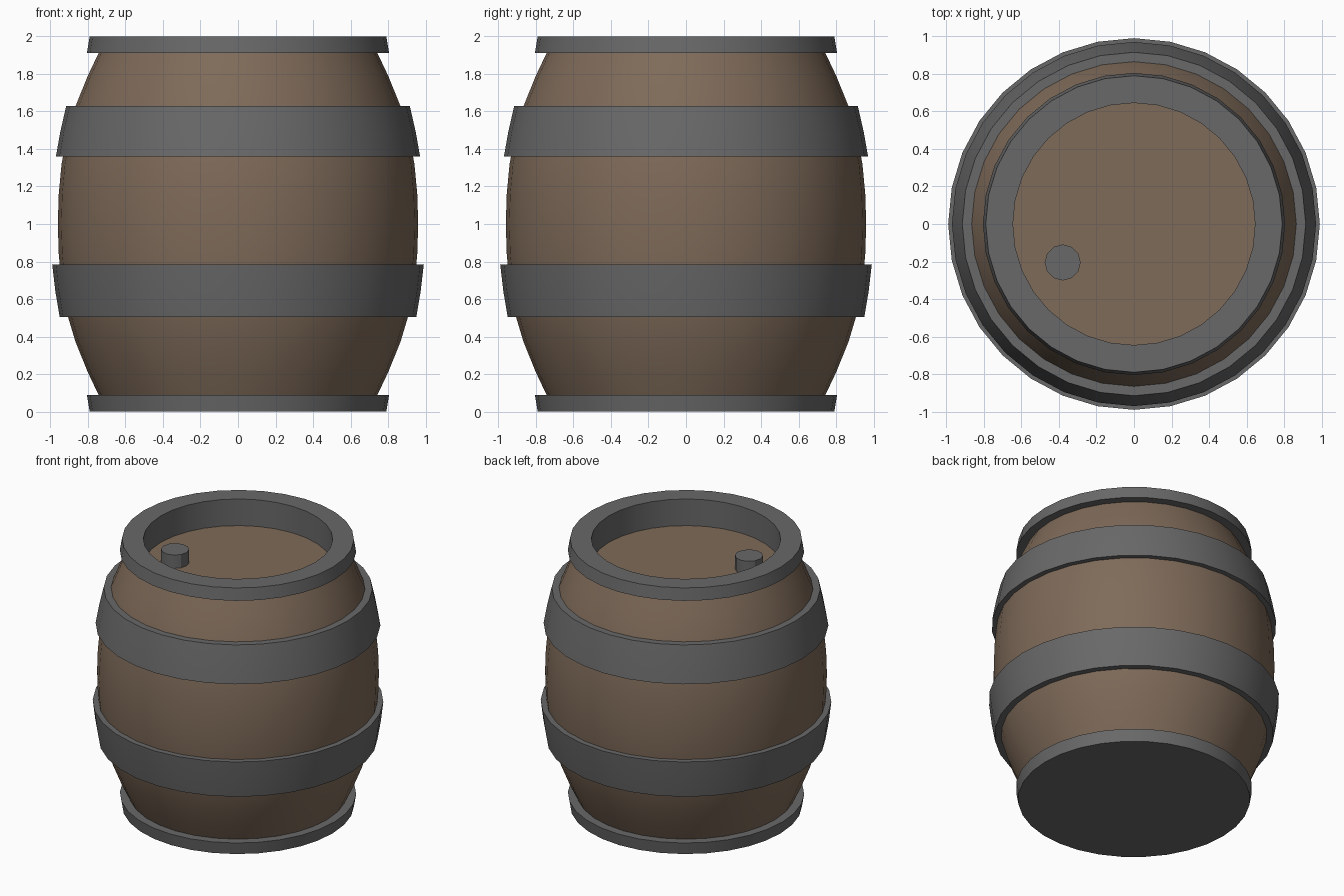
import bpy, math

if "Cube" in bpy.data.objects:
    bpy.data.objects.remove(bpy.data.objects["Cube"])

SIDES = 32


def material(name, rgb):
    m = bpy.data.materials.new(name)
    m.diffuse_color = (*rgb, 1)
    m.use_nodes = True
    m.node_tree.nodes["Principled BSDF"].inputs["Base Color"].default_value = m.diffuse_color
    return m


wood = material("brown_wood", (0.21, 0.145, 0.10))
iron = material("dark_iron", (0.14, 0.14, 0.14))


def lathe(name, profile, mat, closed=False, sides=SIDES, centre=(0, 0)):
    """Revolve an (r, z) profile, listed so that its outside faces outward."""
    verts, rings, faces = [], [], []
    for r, z in profile:
        n = sides if r > 0 else 1
        rings.append([len(verts) + i for i in range(n)])
        for i in range(n):
            a = 2 * math.pi * i / sides
            verts.append((r * math.cos(a), r * math.sin(a), z))
    pairs = list(zip(rings, rings[1:] + rings[:1]))
    for lo, hi in pairs if closed else pairs[:-1]:
        for i in range(sides):
            j = (i + 1) % sides
            if len(lo) == 1:
                faces.append((lo[0], hi[j], hi[i]))
            elif len(hi) == 1:
                faces.append((lo[i], lo[j], hi[0]))
            else:
                faces.append((lo[i], lo[j], hi[j], hi[i]))
    mesh = bpy.data.meshes.new(name)
    mesh.from_pydata(verts, [], faces)
    mesh.materials.append(mat)
    ob = bpy.data.objects.new(name, mesh)
    ob.location = (*centre, 0)
    bpy.context.collection.objects.link(ob)
    bpy.ops.object.select_all(action='DESELECT')
    ob.select_set(True)
    bpy.context.view_layer.objects.active = ob
    bpy.ops.object.shade_smooth_by_angle(angle=math.radians(30))
    return ob


# Bulging staves, mirrored about mid height
half = [(0.743, 0.09), (0.80, 0.21), (0.865, 0.37), (0.91, 0.52),
        (0.94, 0.68), (0.955, 0.84)]
lathe("barrel_body", half + [(0.96, 1.0)] + [(r, 2 - z) for r, z in reversed(half)], wood)

# Iron hoops
lathe("upper_hoop", [(0.93, 1.36), (0.97, 1.36), (0.947, 1.49), (0.915, 1.63), (0.865, 1.63)],
      iron)
lathe("lower_hoop", [(0.905, 0.505), (0.95, 0.505), (0.973, 0.64), (0.99, 0.785), (0.95, 0.785)],
      iron)

# End rims: closed base, recessed top
lathe("bottom_rim", [(0, 0), (0.79, 0), (0.805, 0.09), (0.74, 0.09)], iron)
lathe("top_rim", [(0.74, 1.91), (0.805, 1.91), (0.79, 2.0), (0.645, 2.0), (0.645, 1.80)], iron)

# Recessed lid and its bung
lathe("lid", [(0.645, 1.80), (0, 1.80)], wood)
lathe("bung", [(0.096, 1.80), (0.096, 1.90), (0, 1.90)], iron, sides=12, centre=(-0.38, -0.205))
